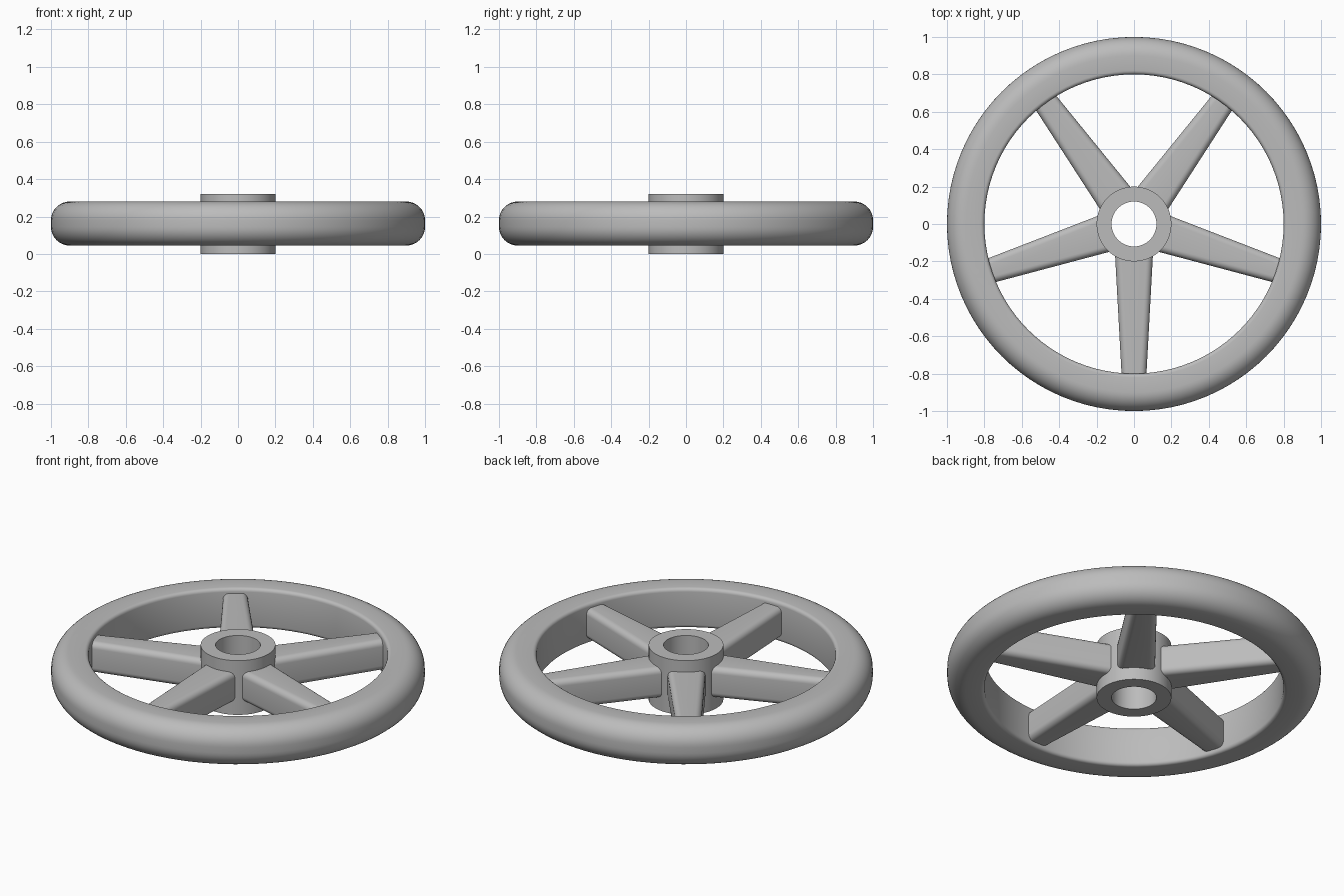
import bpy, bmesh, math
from mathutils import Matrix, Vector

if "Cube" in bpy.data.objects:
    bpy.data.objects.remove(bpy.data.objects["Cube"], do_unlink=True)

# Single plain metal colour
metal = bpy.data.materials.new("grey_metal")
metal.use_nodes = True
GREY = (0.5, 0.5, 0.5, 1)
metal.diffuse_color = GREY
metal.node_tree.nodes["Principled BSDF"].inputs["Base Color"].default_value = GREY


def finish(name, bm):
    """Turn a bmesh into a smooth shaded object with crisp edges."""
    bmesh.ops.recalc_face_normals(bm, faces=bm.faces)
    mesh = bpy.data.meshes.new(name)
    bm.to_mesh(mesh)
    bm.free()
    mesh.materials.append(metal)
    obj = bpy.data.objects.new(name, mesh)
    bpy.context.collection.objects.link(obj)
    bpy.ops.object.select_all(action="DESELECT")
    obj.select_set(True)
    bpy.context.view_layer.objects.active = obj
    bpy.ops.object.shade_smooth_by_angle(angle=math.radians(30))
    return obj


def corner(r, z, radius, start, steps):
    """Quarter circle of profile points about (r, z)."""
    angles = [math.radians(start + 90 * i / steps) for i in range(steps + 1)]
    return [(r + radius * math.cos(a), z + radius * math.sin(a)) for a in angles]


def ring(name, profile, segments):
    """Revolve a closed (radius, height) profile around z."""
    bm = bmesh.new()
    loops = []
    for s in range(segments):
        a = math.tau * s / segments
        loops.append([bm.verts.new((r * math.cos(a), r * math.sin(a), z)) for r, z in profile])
    n = len(profile)
    for s in range(segments):
        a, b = loops[s], loops[(s + 1) % segments]
        for i in range(n):
            j = (i + 1) % n
            bm.faces.new((a[i], b[i], b[j], a[j]))
    return finish(name, bm)


def spoke(name, angle):
    """Tapered bar with rounded long edges, pointing out at the given angle."""
    inner, outer, low, high = 0.15, 0.83, 0.072, 0.252
    bm = bmesh.new()
    bmesh.ops.create_cube(bm, size=2)
    for v in bm.verts:
        at_rim = v.co.x > 0
        v.co = Vector((outer if at_rim else inner,
                       v.co.y * (0.065 if at_rim else 0.102),
                       high if v.co.z > 0 else low))
    long_edges = [e for e in bm.edges if abs(e.verts[0].co.x - e.verts[1].co.x) > 0.1]
    bmesh.ops.bevel(bm, geom=long_edges, offset=0.034, segments=6,
                    profile=0.5, affect="EDGES")
    bm.transform(Matrix.Rotation(angle, 4, "Z"))
    return finish(name, bm)


# Rim: generous outer rounding, small inner rounding
BOTTOM, TOP, BIG, SMALL = 0.045, 0.28, 0.1, 0.02
ring("rim",
     corner(1 - BIG, TOP - BIG, BIG, 0, 10)
     + corner(0.8 + SMALL, TOP - SMALL, SMALL, 90, 4)
     + corner(0.8 + SMALL, BOTTOM + SMALL, SMALL, 180, 4)
     + corner(1 - BIG, BOTTOM + BIG, BIG, 270, 10), 96)

# Hub with a through bore
ring("hub", [(0.2, 0), (0.2, 0.32), (0.12, 0.32), (0.12, 0)], 64)

# Five evenly spaced spokes
for k in range(5):
    spoke(f"spoke_{k + 1}", math.radians(-90 + 72 * k))
